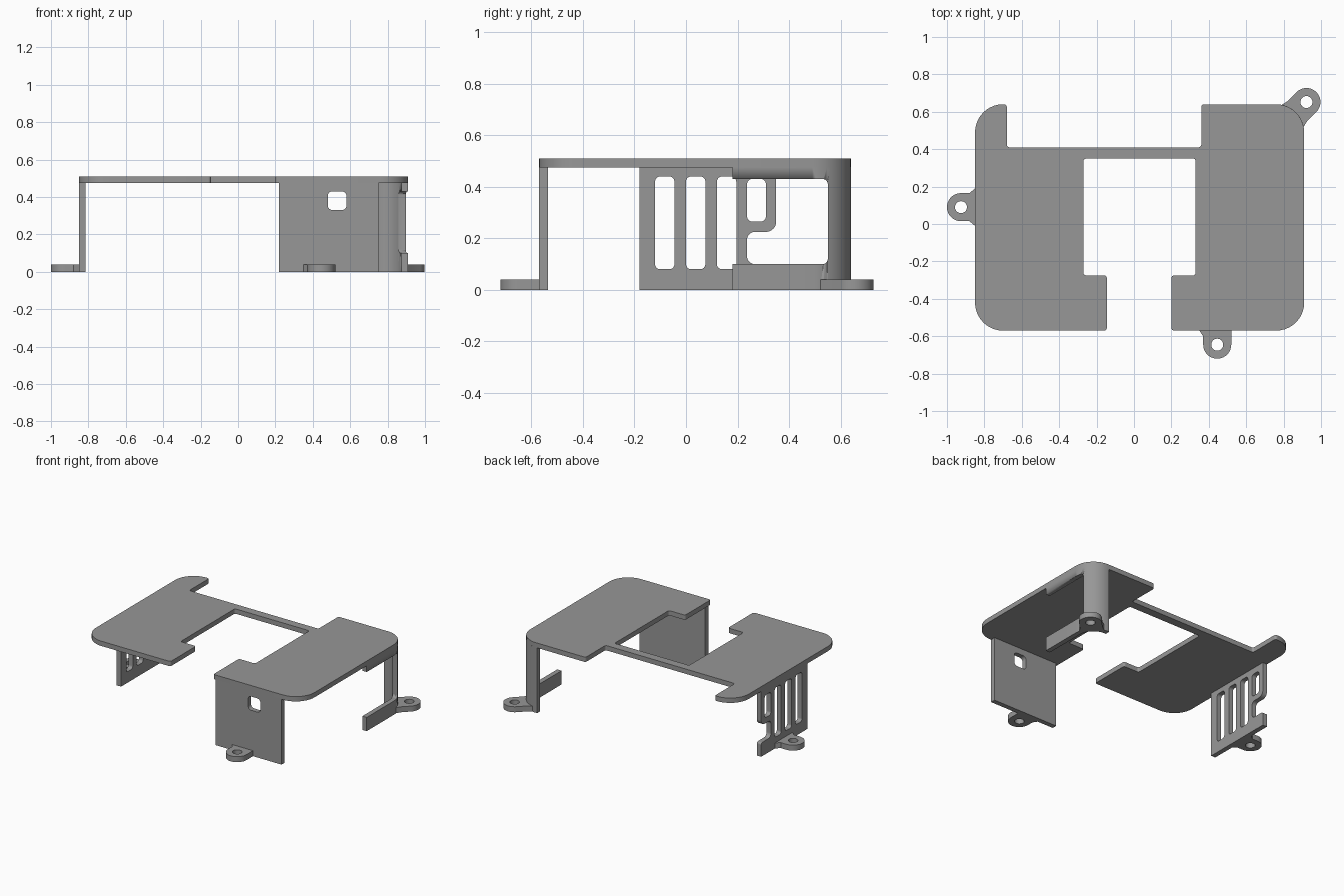
import bpy, bmesh, math
from mathutils import Vector, Matrix

if "Cube" in bpy.data.objects:
    bpy.data.objects.remove(bpy.data.objects["Cube"])

grey = bpy.data.materials.new("grey_plastic")
grey.diffuse_color = (0.31, 0.31, 0.31, 1)
grey.use_nodes = True
grey.node_tree.nodes["Principled BSDF"].inputs["Base Color"].default_value = grey.diffuse_color

AXES = {  # columns: local x, local y, local normal
    "xy": ((1, 0, 0), (0, 1, 0), (0, 0, 1)),
    "yz": ((0, 1, 0), (0, 0, 1), (1, 0, 0)),
    "xz": ((1, 0, 0), (0, 0, 1), (0, -1, 0)),
}


def rounded(pts, r=0.0, steps=10):
    """Polygon with rounded corners; each point is (u, v) or (u, v, radius)."""
    out, n = [], len(pts)
    for i, p in enumerate(pts):
        rad = p[2] if len(p) > 2 else r
        c = Vector(p[:2])
        if rad <= 0:
            out.append(c)
            continue
        a = (Vector(pts[i - 1][:2]) - c).normalized()
        b = (Vector(pts[(i + 1) % n][:2]) - c).normalized()
        half = a.angle(b) / 2
        centre = c + (a + b).normalized() * rad / math.sin(half)
        s = c + a * rad / math.tan(half) - centre
        e = c + b * rad / math.tan(half) - centre
        sweep = s.angle_signed(e)
        for k in range(steps + 1):
            t = -sweep * k / steps
            out.append(centre + Matrix.Rotation(t, 2) @ s)
    return out


def box(u0, u1, v0, v1, r=0.0):
    return rounded([(u0, v0), (u1, v0), (u1, v1), (u0, v1)], r)


def circle(x, y, r, n=32):
    return [Vector((x + r * math.cos(math.tau * k / n), y + r * math.sin(math.tau * k / n)))
            for k in range(n)]


def sheet(name, plane, w0, w1, loops):
    """Flat sheet: first loop is the outline, the others are holes."""
    cu = bpy.data.curves.new(name + "_profile", "CURVE")
    cu.dimensions, cu.fill_mode, cu.extrude = "2D", "BOTH", (w1 - w0) / 2
    for loop in loops:
        sp = cu.splines.new("POLY")
        sp.points.add(len(loop) - 1)
        for q, p in zip(sp.points, loop):
            q.co = (p.x, p.y, 0, 1)
        sp.use_cyclic_u = True
    tmp = bpy.data.objects.new(name + "_profile", cu)
    bpy.context.collection.objects.link(tmp)
    deps = bpy.context.evaluated_depsgraph_get()
    me = bpy.data.meshes.new_from_object(tmp.evaluated_get(deps))
    bpy.data.objects.remove(tmp)
    ax = [Vector(a) for a in AXES[plane]]
    m = Matrix(ax).transposed().to_4x4()
    sign = -1 if plane == "xz" else 1
    m.translation = ax[2] * sign * (w0 + w1) / 2
    me.transform(m)
    bm = bmesh.new()
    bm.from_mesh(me)
    bmesh.ops.remove_doubles(bm, verts=bm.verts, dist=1e-5)
    bmesh.ops.recalc_face_normals(bm, faces=bm.faces)
    bm.to_mesh(me)
    bm.free()
    me.name = name
    me.materials.clear()
    me.materials.append(grey)
    ob = bpy.data.objects.new(name, me)
    bpy.context.collection.objects.link(ob)
    bpy.ops.object.select_all(action="DESELECT")
    ob.select_set(True)
    bpy.context.view_layer.objects.active = ob
    bpy.ops.object.shade_smooth_by_angle(angle=math.radians(30))
    return ob


R, S = 0.15, 0.015  # large outer corners, small inner corners
# Top plate with its central cut-out and rear notch
sheet("top_plate", "xy", 0.475, 0.51, [rounded([
    (-0.85, -0.57, R), (-0.145, -0.57), (-0.145, -0.275), (-0.27, -0.275),
    (-0.27, 0.35), (0.33, 0.35), (0.33, -0.275), (0.20, -0.275),
    (0.20, -0.57), (0.91, -0.57, R), (0.91, 0.64, R), (0.36, 0.64),
    (0.36, 0.41), (-0.68, 0.41), (-0.68, 0.64), (-0.85, 0.64, R)], S)])

# Front wall with a small window (y grows with w)
sheet("front_wall", "xz", -0.57, -0.535,
      [box(0.22, 0.75, 0, 0.476), box(0.48, 0.58, 0.33, 0.43, 0.025)])

# Left vented wall: three slots, a small window and a hooked rear end
slots = [box(y, y + 0.075, 0.08, 0.44, 0.02) for y in (-0.12, 0.0, 0.12)]
sheet("left_vent_wall", "yz", -0.85, -0.815, [rounded([
    (-0.18, 0), (0.35, 0), (0.35, 0.1, S), (0.237, 0.1, 0.03),
    (0.237, 0.225, 0.03), (0.35, 0.225, 0.04), (0.35, 0.476), (-0.18, 0.476)])]
    + slots + [box(0.237, 0.31, 0.265, 0.43, 0.02)])

# Rear right wall wrapping round the corner, with a large side opening
corner = sheet("rear_corner_wall", "xy", 0, 0.476, [rounded([
    (0.91, 0.18), (0.91, 0.64, R), (0.75, 0.64), (0.75, 0.605),
    (0.875, 0.605, R - 0.035), (0.875, 0.18)], 0, 16)])
cutter = sheet("side_opening_cutter", "yz", 0.8, 1.0,
               [rounded([(0.1, 0.1), (0.55, 0.1, 0.02), (0.55, 0.43, 0.02), (0.1, 0.43)])])
cut = corner.modifiers.new("side_opening", "BOOLEAN")
cut.operation, cut.solver, cut.object = "DIFFERENCE", "EXACT", cutter
cutter.hide_render = True
cutter.hide_set(True)


def ear(name, x, y, angle, depth, wall, flare_a, flare_b):
    """Screw ear pointing outward at an angle, flared where it meets its wall."""
    w = 0.075
    pts = [(-depth, -w - flare_a), (-wall, -w - flare_a), (-wall + 0.03, -w),
           (w, -w, w), (w, w, w), (-wall + 0.03, w), (-wall, w + flare_b), (-depth, w + flare_b)]
    rot = Matrix.Rotation(angle, 2)
    outline = [rot @ p + Vector((x, y)) for p in rounded(pts)]
    sheet(name, "xy", 0, 0.04, [outline, circle(x, y, 0.032)])


# Screw ears
ear("left_ear", -0.925, 0.09, math.pi, 0.095, 0.075, 0.025, 0.025)
ear("front_ear", 0.445, -0.645, -math.pi / 2, 0.095, 0.075, 0.02, 0)
ear("rear_corner_ear", 0.922, 0.652, math.pi / 4, 0.112, 0.1, 0.007, 0.007)
